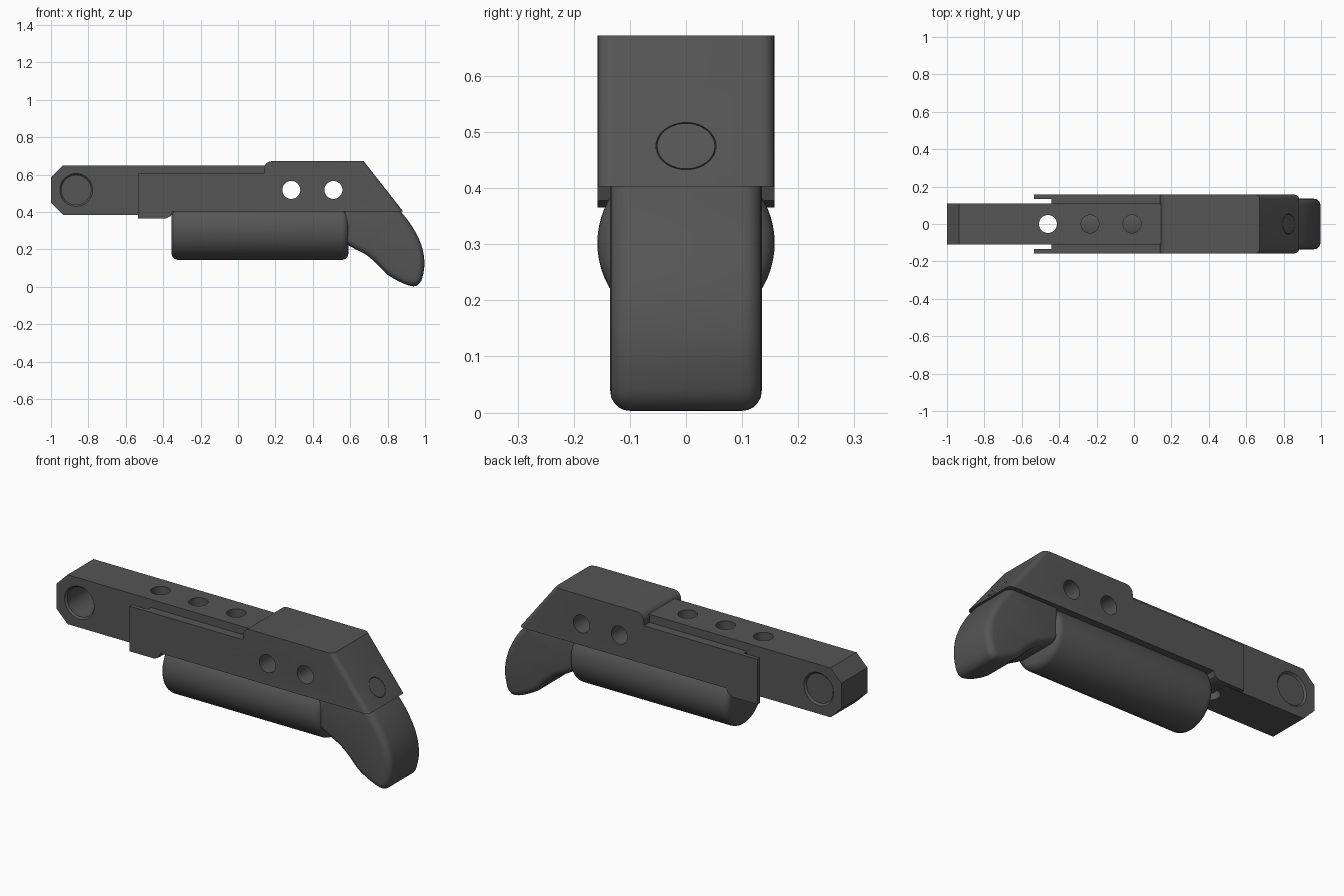
import bpy, bmesh, math
from mathutils import Vector, Matrix

if "Cube" in bpy.data.objects:
    bpy.data.objects.remove(bpy.data.objects["Cube"])

dark = bpy.data.materials.new("dark_grey")
dark.diffuse_color = (0.09, 0.09, 0.09, 1)
dark.use_nodes = True
dark.node_tree.nodes["Principled BSDF"].inputs["Base Color"].default_value = dark.diffuse_color


def finish(bm, name):
    bmesh.ops.recalc_face_normals(bm, faces=bm.faces)
    me = bpy.data.meshes.new(name)
    bm.to_mesh(me)
    bm.free()
    me.materials.append(dark)
    ob = bpy.data.objects.new(name, me)
    bpy.context.collection.objects.link(ob)
    return ob


def extrude_profile(pts, half):
    """Closed x-z outline extruded to y = +-half."""
    bm = bmesh.new()
    face = bm.faces.new([bm.verts.new((x, -half, z)) for x, z in pts])
    res = bmesh.ops.extrude_face_region(bm, geom=[face])
    for v in res["geom"]:
        if isinstance(v, bmesh.types.BMVert):
            v.co.y = half
    bmesh.ops.recalc_face_normals(bm, faces=bm.faces)
    return bm


def bevel(bm, test, width, segs):
    edges = [e for e in bm.edges if test(e.verts[0].co, e.verts[1].co)]
    bmesh.ops.bevel(bm, geom=edges, offset=width, segments=segs, profile=0.5,
                    affect='EDGES', clamp_overlap=False)


def cylinder(name, centre, direction, r, length, r2=None, rim=0.0, segs=48):
    bm = bmesh.new()
    bmesh.ops.create_cone(bm, cap_ends=True, segments=segs, radius1=r,
                          radius2=r if r2 is None else r2, depth=length)
    if rim:
        bevel(bm, lambda a, b: abs(a.z - b.z) < 1e-5, rim, 6)
    rot = Vector((0, 0, 1)).rotation_difference(Vector(direction)).to_matrix().to_4x4()
    bm.transform(Matrix.Translation(centre) @ rot)
    return finish(bm, name)


def cut(ob, cutter):
    mod = ob.modifiers.new("cut", 'BOOLEAN')
    mod.operation, mod.solver, mod.object = 'DIFFERENCE', 'EXACT', cutter
    bpy.context.view_layer.objects.active = ob
    bpy.ops.object.modifier_apply(modifier=mod.name)
    bpy.data.objects.remove(cutter)


def smooth_curve(pts, steps):
    """Catmull-Rom through an open list of points."""
    p = [Vector(q) for q in pts]
    p = [2 * p[0] - p[1]] + p + [2 * p[-1] - p[-2]]
    out = []
    for i in range(1, len(p) - 2):
        a, b, c, d = p[i - 1:i + 3]
        for s in range(steps):
            t = s / steps
            out.append(0.5 * (2 * b + (c - a) * t + (2 * a - 5 * b + 4 * c - d) * t * t
                              + (3 * b - a - 3 * c + d) * t ** 3))
    return out + [p[-2]]


# Long inner bar with chamfered nose and cross hole
bar = finish(extrude_profile([(-1, 0.45), (-0.935, 0.385), (0.2, 0.385), (0.2, 0.65),
                              (-0.935, 0.65), (-1, 0.585)], 0.11), "inner_bar")
cut(bar, cylinder("cutter", (-0.865, 0, 0.518), (0, 1, 0), 0.079, 0.5))
for s in (-1, 1):
    cut(bar, cylinder("cutter", (-0.865, s * 0.11, 0.518), (0, s, 0), 0.079, 0.02, r2=0.097))

# Housing: side plates in front, sloped block at the rear
arc = [(0.18 - 0.04 * math.sin(math.radians(a)), 0.632 + 0.04 * math.cos(math.radians(a)))
       for a in range(0, 91, 15)]
bm = extrude_profile([(-0.535, 0.365), (-0.385, 0.365), (-0.36, 0.378), (-0.35, 0.403),
                      (0.883, 0.403), (0.672, 0.672)] + arc
                     + [(0.14, 0.607), (-0.535, 0.607)], 0.158)
bevel(bm, lambda a, b: abs(a.y - b.y) < 1e-5 and min(a.x, b.x) > 0.6
      and abs(a.z - b.z) > 0.1, 0.025, 5)
housing = finish(bm, "housing")
bm = bmesh.new()
bmesh.ops.create_cube(bm, size=1)
bm.transform(Matrix.Translation((-0.59, 0, 0.5)) @ Matrix.Diagonal((0.3, 0.27, 0.6, 1)))
cut(housing, finish(bm, "cutter"))

# Side holes and vertical holes
for x in (0.285, 0.51):
    cut(housing, cylinder("cutter", (x, 0, 0.518), (0, 1, 0), 0.048, 0.5))
for x in (-0.46, -0.235, -0.01):
    for ob in (bar, housing):
        cut(ob, cylinder("cutter", (x, 0, 0.52), (0, 0, 1), 0.048, 0.5))

# Round plug set in the rear slope
normal = Vector((0.269, 0, 0.211)).normalized()
spot = Vector((0.883 - (0.475 - 0.403) * 0.211 / 0.269, 0, 0.475))
cut(housing, cylinder("cutter", spot, normal, 0.0535, 0.04))
plug = cylinder("rear_plug", spot - normal * 0.0125, normal, 0.0515, 0.025)

# Rounded cylinder under the housing
barrel = cylinder("lower_cylinder", (0.1175, 0, 0.302), (1, 0, 0), 0.158, 0.945,
                  rim=0.035, segs=64)

# Curved grip
outline = smooth_curve([(0.845, 0.43), (0.87, 0.403), (0.93, 0.325), (0.98, 0.225),
                        (0.997, 0.13), (0.987, 0.055), (0.97, 0.018), (0.938, 0.003),
                        (0.88, 0.02), (0.8, 0.065), (0.74, 0.125), (0.69, 0.168),
                        (0.64, 0.195), (0.585, 0.225)], 4)
bm = extrude_profile([tuple(p) for p in outline] + [(0.56, 0.24), (0.56, 0.43)], 0.135)
bevel(bm, lambda a, b: abs(a.y - b.y) < 1e-5, 0.035, 5)
grip = finish(bm, "grip")

# Smooth shading with sharp edges kept
for ob in (bar, housing, plug, barrel, grip):
    bpy.ops.object.select_all(action='DESELECT')
    ob.select_set(True)
    bpy.context.view_layer.objects.active = ob
    bpy.ops.object.shade_smooth_by_angle(angle=math.radians(30))
